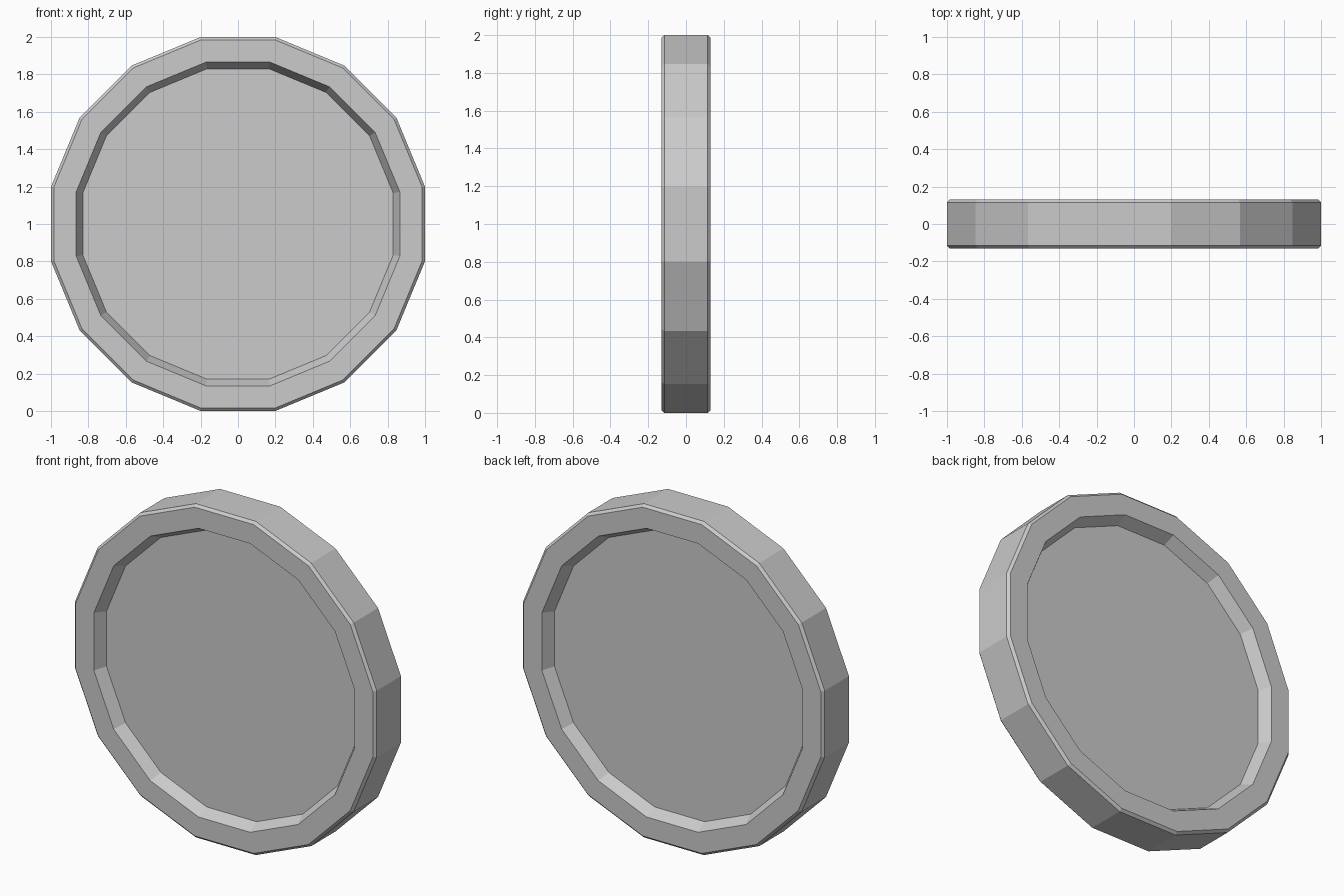
import bpy
import bmesh
from math import pi, cos
from mathutils import Matrix

cube = bpy.data.objects.get("Cube")
if cube:
    bpy.data.objects.remove(cube, do_unlink=True)

SIDES = 16
THICKNESS = 0.26
BEVEL = 0.015
RIM = 0.12          # width of the raised rim
SLOPE = 0.035       # inward slope of the recess wall
DEPTH = 0.07        # depth of the recess

grey = bpy.data.materials.new("light_grey")
grey.use_nodes = True
colour = (0.6, 0.6, 0.6, 1)
grey.diffuse_color = colour
grey.node_tree.nodes["Principled BSDF"].inputs["Base Color"].default_value = colour

# Sixteen-sided disc with flat sides to the top, bottom, left and right
bm = bmesh.new()
radius = 1 / cos(pi / SIDES)
bmesh.ops.create_cone(bm, cap_ends=True, segments=SIDES,
                      radius1=radius, radius2=radius, depth=THICKNESS)
# Half a step of turn, only if a corner lies on the x axis
if any(abs(v.co.y) < 1e-4 for v in bm.verts):
    bmesh.ops.rotate(bm, verts=bm.verts, matrix=Matrix.Rotation(pi / SIDES, 3, 'Z'))

# Narrow chamfer around both outer edges
cap_edges = [e for e in bm.edges if abs(e.verts[0].co.z - e.verts[1].co.z) < 1e-4]
bmesh.ops.bevel(bm, geom=cap_edges, offset=BEVEL, offset_type='OFFSET',
                segments=1, profile=0.5, affect='EDGES')

# Raised rim and sloped recess on each face
bm.normal_update()
for cap in [f for f in bm.faces if abs(f.normal.z) > 0.99]:
    for width, depth in ((RIM, 0), (SLOPE, -DEPTH)):
        bmesh.ops.inset_region(bm, faces=[cap], thickness=width, depth=0,
                               use_even_offset=True, use_boundary=True)
        step = cap.normal * depth
        for v in cap.verts:
            v.co += step

# Stand the disc upright on the ground
bmesh.ops.rotate(bm, verts=bm.verts, matrix=Matrix.Rotation(pi / 2, 3, 'X'))
bmesh.ops.translate(bm, verts=bm.verts, vec=(0, 0, 1))
bmesh.ops.recalc_face_normals(bm, faces=bm.faces)

mesh = bpy.data.meshes.new("recessed_disc")
bm.to_mesh(mesh)
bm.free()
mesh.materials.append(grey)
disc = bpy.data.objects.new("recessed_disc", mesh)
bpy.context.collection.objects.link(disc)
